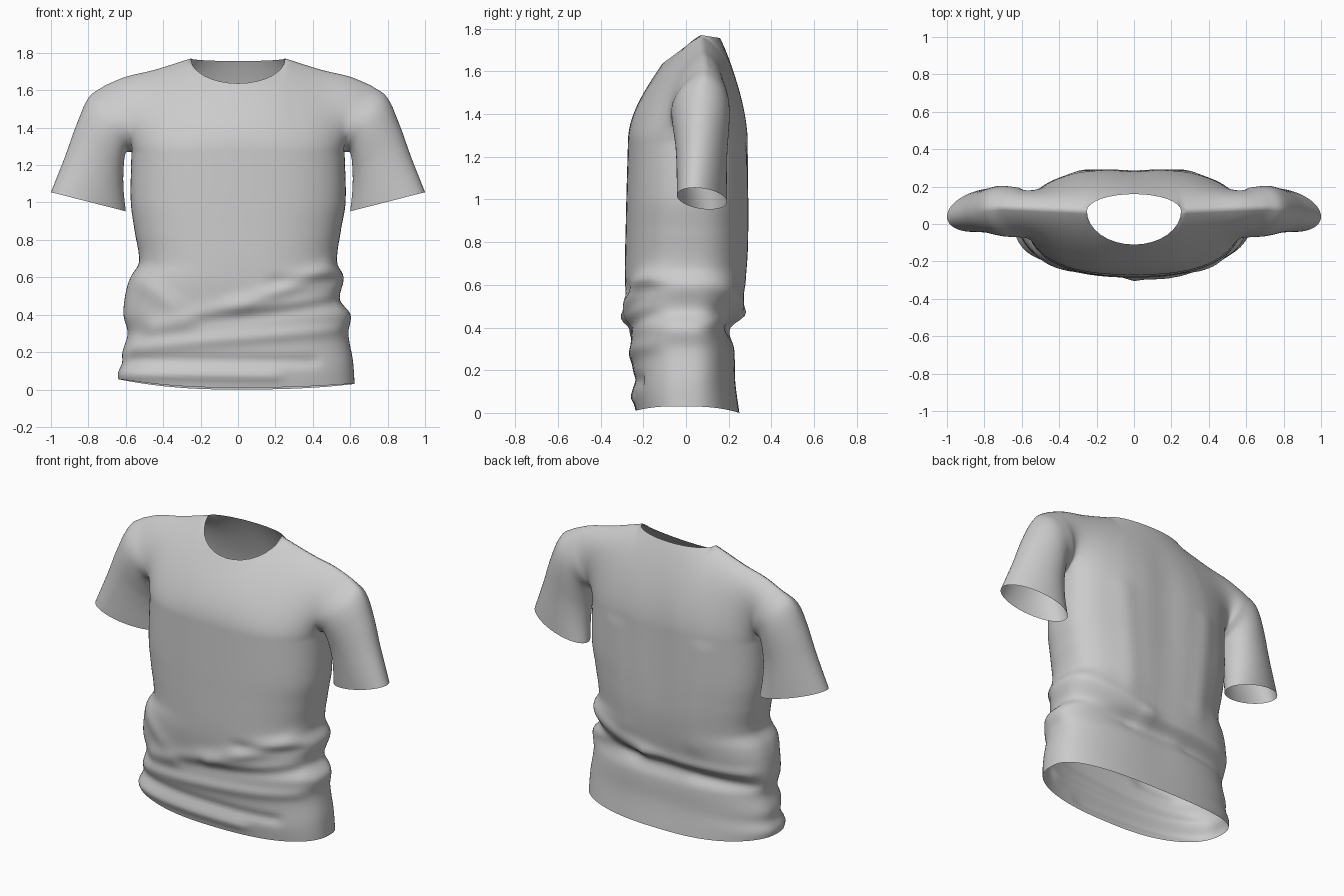
import bpy, bmesh, math
from mathutils import Vector as V

if "Cube" in bpy.data.objects:
    bpy.data.objects.remove(bpy.data.objects["Cube"])

N, LOW, UP, SL = 24, 70, 26, 30      # half columns, body rows, chest rows, sleeve rings
PIT = 1.27                           # armpit height


def curve(t, pts):
    """Smooth interpolation through (t, value) pairs."""
    if t <= pts[0][0]:
        return pts[0][1]
    if t >= pts[-1][0]:
        return pts[-1][1]
    i = max(k for k in range(len(pts) - 1) if pts[k][0] <= t)
    slope = lambda k: ((pts[min(k + 1, len(pts) - 1)][1] - pts[max(k - 1, 0)][1]) /
                       (pts[min(k + 1, len(pts) - 1)][0] - pts[max(k - 1, 0)][0]))
    h = pts[i + 1][0] - pts[i][0]
    return hermite(pts[i][1], slope(i) * h, pts[i + 1][1], slope(i + 1) * h, (t - pts[i][0]) / h)


def hermite(p0, m0, p1, m1, t):
    return (p0 * (2 * t**3 - 3 * t * t + 1) + m0 * (t**3 - 2 * t * t + t)
            + p1 * (3 * t * t - 2 * t**3) + m1 * (t**3 - t * t))


# Body outline against height: right side, left side, front, back
RIGHT = [(0, .625), (.15, .615), (.3, .59), (.4, .602), (.48, .545), (.6, .565), (.68, .53),
         (.85, .55), (1, .575), (1.27, .57)]
LEFT = [(0, .62), (.08, .643), (.14, .62), (.2, .618), (.3, .59), (.4, .612), (.52, .6), (.6, .575),
        (.68, .53), (.85, .553), (1, .573), (1.27, .57)]
FRONT = [(0, -.235), (.1, -.25), (.2, -.25), (.3, -.255), (.4, -.265), (.6, -.285), (.9, -.282), (1.27, -.272)]
BACK = [(0, .25), (.15, .232), (.3, .228), (.39, .205), (.46, .25), (.6, .28), (.8, .296), (1.27, .294)]

# Cloth folds as x1, z1, x2, z2, height, width
FOLDS = {
    -1: [(-.45, .33, .0, .44, .018, .05), (.0, .44, .55, .67, .022, .045), (.1, .43, .58, .5, .018, .035),
         (-.2, .37, .5, .46, -.016, .04), (-.55, .23, .55, .32, .014, .035), (-.6, .16, .4, .15, -.014, .03),
         (-.62, .08, .2, .07, .012, .025), (.2, .57, .55, .59, -.018, .035), (-.55, .6, -.35, .45, .012, .05)],
    1: [(.58, .6, .1, .46, .018, .045), (.1, .46, -.55, .44, .015, .04), (.55, .48, .2, .4, -.018, .04),
        (-.2, .37, -.58, .36, -.012, .03), (.3, 1.2, .25, .6, .01, .06), (-.3, 1.2, -.25, .6, .01, .06)],
}


def folds(x, z, side):
    total = 0
    for x1, z1, x2, z2, amp, wid in FOLDS[side]:
        a, d, p = V((x1, z1)), V((x2 - x1, z2 - z1)), V((x, z))
        q = a + d * min(1, max(0, (p - a).dot(d) / d.length_squared))
        total += amp * math.exp(-((p - q).length / wid)**2)
    return total


def body_point(s, v, side):
    """Point on the body below the armpits; s runs -1..1 across, v 0..1 up."""
    a = s * math.pi / 2
    hem = (.055 if s < 0 else .03) * abs(math.sin(a))**2 + (.01 if side < 0 else 0) * math.cos(a)
    z = hem + (PIT - hem) * v
    c = max(0, math.cos(a))
    x = math.copysign(abs(math.sin(a))**.8, s) * curve(z, RIGHT if s > 0 else LEFT)
    mid = .01 + .03 * v
    y = mid + (curve(z, FRONT if side < 0 else BACK) - mid) * c**.8
    fade = min(1, 2 * c)
    y += side * folds(x, z, side) * fade
    if side > 0:
        y -= .013 * math.exp(-(x / .1)**2) * min(1, z)
    return V((x, y, z))


def top_point(s, side):
    """Neckline in the middle third, shoulder seam outside it."""
    sg, k = math.copysign(1, s), abs(s) * 3
    if k <= 1:
        a = k * math.pi / 2
        c = max(0, math.cos(a))
        if side < 0:
            return V((sg * .252 * math.sin(a), .07 - .18 * c, 1.77 - .133 * c))
        return V((sg * .252 * math.sin(a), .07 + .09 * c, 1.77 - .014 * c))
    x = .252 + (.71 - .252) * (k - 1) / 2
    return V((sg * x, .07 + .02 * (k - 1) / 2, curve(x, [(.252, 1.77), (.45, 1.708), (.6, 1.672), (.71, 1.626)])))


def chest_point(s, t, side):
    """Chest and upper back, from armpit level to neckline and shoulder."""
    sg, e = math.copysign(1, s), abs(s)**7
    m0 = V((0, 0, .4)).lerp(V((-.06 * sg, side * .62, .25)), e)
    k = min(1, abs(s) * 3)
    neck = V((0, .22, .33)) if side < 0 else V((0, -.22, .45))
    seam = V((.08 * sg, -side * .42, .22 if side < 0 else .16))
    return hermite(body_point(s, 1, side), m0, top_point(s, side), neck.lerp(seam, k * k), t)


bm = bmesh.new()


def skin(rows, closed=False):
    vs = [[bm.verts.new(p) for p in r] for r in rows]
    for a, b in zip(vs, vs[1:]):
        n = len(a)
        for i in range(n if closed else n - 1):
            j = (i + 1) % n
            bm.faces.new((a[i], a[j], b[j], b[i]))


# Front and back panels
cols = [i / N for i in range(-N, N + 1)]
for side in (-1, 1):
    rows = [[body_point(s, r / LOW, side) for s in cols] for r in range(LOW + 1)]
    rows += [[chest_point(s, r / UP, side) for s in cols] for r in range(1, UP + 1)]
    skin(rows)

# Sleeves: rings from the armhole loop to the cuff
OUT_X = [(0, .71), (.17, .795), (.4, .862), (.68, .925), (1, 1.0)]
OUT_Z = [(0, 1.626), (.17, 1.565), (.4, 1.42), (.68, 1.245), (1, 1.055)]
IN_X = [(0, .57), (.15, .60), (.4, .612), (.7, .612), (1, .6)]
IN_Z = [(0, 1.27), (.15, 1.265), (.4, 1.18), (.7, 1.07), (1, .953)]
DEPTH = [(0, .15), (.2, .142), (.5, .122), (1, .112)]


def sleeve_point(t, k, sg):
    a = math.pi * k / UP
    inner = V((sg * curve(t, IN_X), .05 + .06 * t, curve(t, IN_Z)))
    outer = V((sg * curve(t, OUT_X), .09 - .05 * t, curve(t, OUT_Z)))
    p = inner.lerp(outer, .5 - .5 * math.cos(a))
    p.y -= curve(t, DEPTH) * math.sin(a)
    return p


for sg in (-1, 1):
    hole = [chest_point(sg, k / UP, -1) for k in range(UP + 1)]
    hole += [chest_point(sg, k / UP, 1) for k in range(UP - 1, 0, -1)]
    offs = [p - sleeve_point(0, k, sg) for k, p in enumerate(hole)]
    skin([[sleeve_point(r / SL, k, sg) + o * max(0, 1 - 2 * r / SL)**2 for k, o in enumerate(offs)]
          for r in range(SL + 1)], closed=True)

# Sew the panels and sleeves together
bmesh.ops.remove_doubles(bm, verts=bm.verts[:], dist=.0004)
bmesh.ops.recalc_face_normals(bm, faces=bm.faces[:])
for f in bm.faces:
    f.smooth = True
mesh = bpy.data.meshes.new("shirt")
bm.to_mesh(mesh)
bm.free()
shirt = bpy.data.objects.new("shirt", mesh)
bpy.context.collection.objects.link(shirt)
